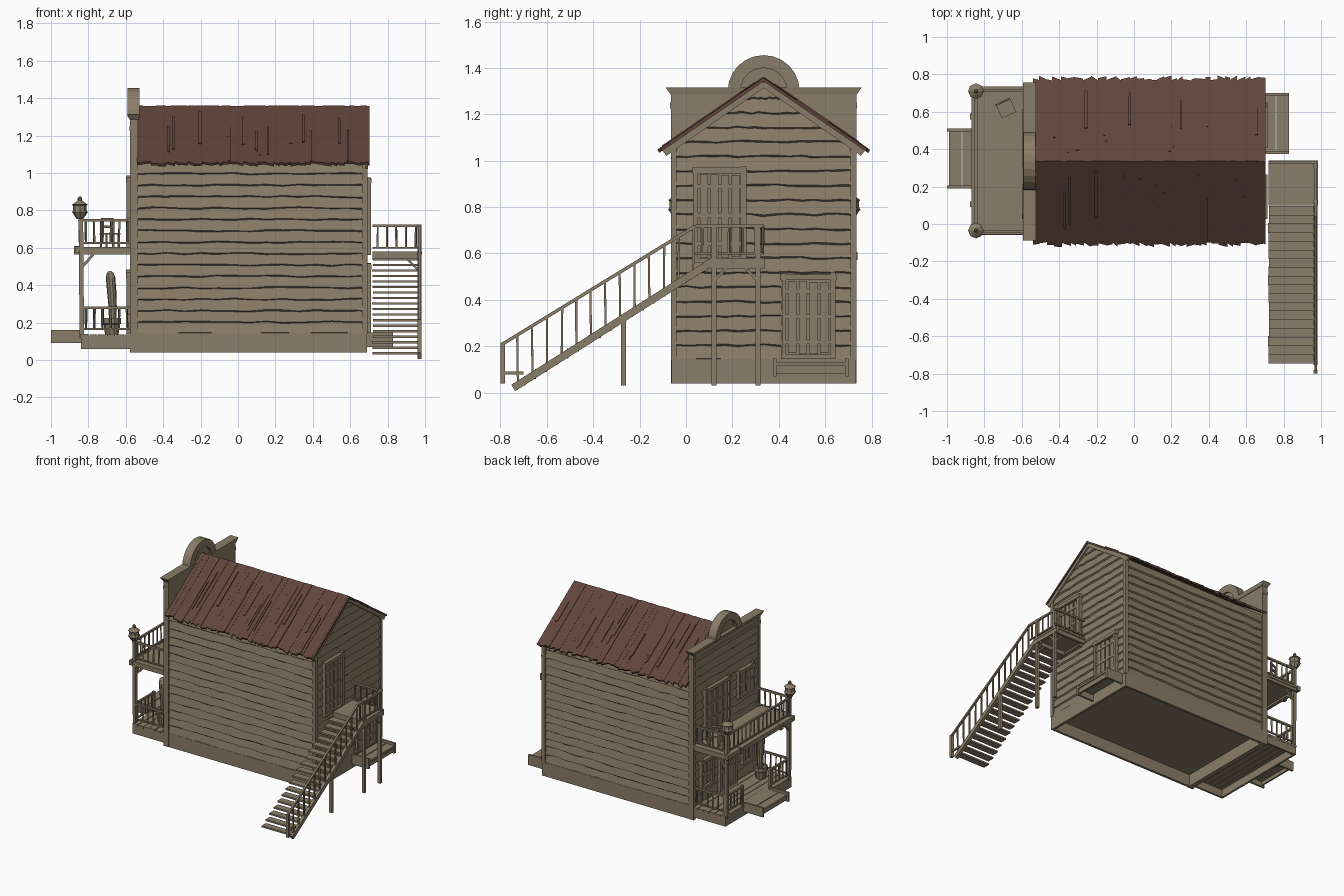
import bpy, bmesh, math, random
from mathutils import Vector

if "Cube" in bpy.data.objects:
    bpy.data.objects.remove(bpy.data.objects["Cube"])

random.seed(4)
R = random.uniform


def material(name, col):
    m = bpy.data.materials.new(name)
    m.diffuse_color = (*col, 1)
    m.use_nodes = True
    m.node_tree.nodes["Principled BSDF"].inputs["Base Color"].default_value = m.diffuse_color
    return m


WOOD = material("weathered wood", (0.255, 0.205, 0.138))
ROOF = material("red brown roof", (0.120, 0.059, 0.045))


def finish(bm, name, mat=WOOD):
    me = bpy.data.meshes.new(name)
    bm.to_mesh(me)
    bm.free()
    me.materials.append(mat)
    ob = bpy.data.objects.new(name, me)
    bpy.context.collection.objects.link(ob)
    return ob


def hexa(bm, bottom, top):
    """Solid between two matching loops of points."""
    a = [bm.verts.new(p) for p in bottom]
    b = [bm.verts.new(p) for p in top]
    n = len(a)
    fs = [bm.faces.new(a[::-1]), bm.faces.new(b)]
    fs += [bm.faces.new((a[i], a[(i + 1) % n], b[(i + 1) % n], b[i])) for i in range(n)]
    bmesh.ops.recalc_face_normals(bm, faces=fs)


def box(bm, x0, x1, y0, y1, z0, z1):
    loop = [(x0, y0), (x1, y0), (x1, y1), (x0, y1)]
    hexa(bm, [(x, y, z0) for x, y in loop], [(x, y, z1) for x, y in loop])


def beam(bm, p, q, w, h=None):
    p, q, h = Vector(p), Vector(q), h or w
    rot = (q - p).to_track_quat('Z', 'Y')
    off = [rot @ Vector((a * w / 2, b * h / 2, 0)) for a, b in ((-1, -1), (1, -1), (1, 1), (-1, 1))]
    hexa(bm, [p + o for o in off], [q + o for o in off])


def extrude_x(bm, pts, x0, x1):
    hexa(bm, [(x0, y, z) for y, z in pts], [(x1, y, z) for y, z in pts])


def lathe(bm, cx, cy, prof, n=8):
    rings = [[bm.verts.new((cx + r * math.cos(math.tau * i / n), cy + r * math.sin(math.tau * i / n), z))
              for i in range(n)] for r, z in prof]
    for a, b in zip(rings, rings[1:]):
        for i in range(n):
            bm.faces.new((a[i], a[(i + 1) % n], b[(i + 1) % n], b[i]))
    bm.faces.new(rings[0][::-1])
    bm.faces.new(rings[-1])


def railing(bm, p, q, zb, zt, n):
    """Level railing from p to q with n balusters."""
    for z, w in ((zt, 0.014), (zb, 0.01)):
        beam(bm, (*p, z), (*q, z), w)
    for i in range(n):
        t = (i + 0.5) / n
        x, y = p[0] + (q[0] - p[0]) * t, p[1] + (q[1] - p[1]) * t
        beam(bm, (x, y, zb), (x + R(-.003, .003), y + R(-.003, .003), zt), 0.009)


# Main body with gable, closed below as the floor
MID, RISE = 0.335, 0.697
bm = bmesh.new()
extrude_x(bm, [(-.048, .13), (.718, .13), (.718, 1.06), (MID, 1.335), (-.048, 1.06)], -.55, .676)
finish(bm, "house_body")

# Foundation skirt, open below
bm = bmesh.new()
for y in (-.062, .715):
    box(bm, -.56, .69, y, y + .018, .04, .145)
for x in (-.57, .672):
    box(bm, x, x + .018, -.06, .73, .04, .145)
finish(bm, "foundation_skirt")


# Lapped siding with wavy lower edges
def siding(name, place, lo, hi, z0, z1, n):
    bm = bmesh.new()
    step = (z1 - z0) / n
    for k in range(n):
        b, t, rows = z0 + k * step, z0 + (k + 1) * step, []
        for i in range(15):
            f, w = i / 14, R(-.005, .004)
            u = lambda z: lo(z) + (hi(z) - lo(z)) * f
            rows.append([bm.verts.new(place(u(z), zz, o)) for z, zz, o in
                         ((t, t, .002), (b, b + w, .013), (b, b + w - R(.006, .013), -.002))])
        for a, c in zip(rows, rows[1:]):
            for j in (0, 1):
                bm.faces.new((a[j], a[j + 1], c[j + 1], c[j]))
    bm.normal_update()
    f = max(bm.faces, key=lambda f: f.calc_area())
    d = Vector(place(0, 0, 1)) - Vector(place(0, 0, 0))
    if f.normal.dot(d) < 0:
        bmesh.ops.reverse_faces(bm, faces=bm.faces[:])
    finish(bm, name)


gable_lo = lambda z: max(-.05, MID - (1.335 - z) / RISE)
gable_hi = lambda z: 2 * MID - gable_lo(z)
siding("siding_front", lambda u, z, o: (u, -.048 - o, z), lambda z: -.55, lambda z: .678, .145, 1.06, 15)
siding("siding_rear", lambda u, z, o: (u, .718 + o, z), lambda z: -.55, lambda z: .678, .145, 1.06, 15)
siding("siding_gable", lambda u, z, o: (.676 + o, u, z), gable_lo, gable_hi, .145, 1.335, 19)
siding("siding_facade", lambda u, z, o: (-.562 - o, u, z), lambda z: -.06, lambda z: .73, .145, 1.29, 18)

# Corner boards and gable rake boards
bm = bmesh.new()
for y in (-.065, .71):
    box(bm, .664, .693, y, y + .025, .14, 1.05)
    box(bm, -.578, -.535, y, y + .025, .04, 1.29)
for s in (-1, 1):
    beam(bm, (.688, MID + s * .43, 1.035), (.688, MID, 1.335), .014, .035)
finish(bm, "corner_and_rake_boards")

# False front with cornice and arch
bm = bmesh.new()
box(bm, -.562, -.535, -.062, .732, .04, 1.30)
box(bm, -.58, -.535, -.068, .738, 1.225, 1.25)
c = [(-.53, -.068, .738, 1.285), (-.53, -.087, .757, 1.315)]
hexa(bm, [(-.58, -.066, 1.285), (-.53, -.066, 1.285), (-.53, .736, 1.285), (-.58, .736, 1.285)],
     [(-.593, -.087, 1.315), (-.525, -.087, 1.315), (-.525, .757, 1.315), (-.593, .757, 1.315)])
arc = lambda r: [(MID + r * math.cos(math.pi * i / 12), 1.30 + r * math.sin(math.pi * i / 12)) for i in range(13)]
extrude_x(bm, arc(.11), -.565, -.54)
outer, inner = arc(.155), arc(.1)
for i in range(12):
    extrude_x(bm, [outer[i], outer[i + 1], inner[i + 1], inner[i]], -.592, -.527)
finish(bm, "false_front")

# Roof of uneven planks, with loose narrow strips on top
bm = bmesh.new()
for s in (-1, 1):
    def at(x, t, h):
        return (x, MID + s * (.445 * t + .5 * h), 1.358 - .305 * t + .8 * h)

    def plank(x0, x1, t0, t1, h0, h1):
        ts = ((x0, t0 + R(-.012, 0) * (t0 > 0)), (x1, t0), (x1, t1 + R(-.03, .03)), (x0, t1 + R(-.03, .03)))
        hexa(bm, [at(x, t, h0) for x, t in ts], [at(x, t, h1) for x, t in ts])
    x = -.54
    while x < .70:
        e = min(x + R(.025, .05), .702)
        plank(x, e, 0, 1, -.014, R(-.002, .004))
        x = e
    for i in range(14):
        x, t = R(-.5, .66), R(0, .5)
        plank(x, x + R(.008, .02), t, min(t + R(.3, .6), 1), -.004, .007)
finish(bm, "roof", ROOF)


# Framed openings: planks, cross bars and rough trim on an x-facing wall
def opening(name, xw, s, y0, y1, z0, z1, planks=4, bars=(.2, .5, .8)):
    bm = bmesh.new()

    def plate(a, b, c, d, depth):
        xs = sorted((xw, xw + s * depth))
        box(bm, xs[0], xs[1], a, b, c, d)
    plate(y0, y1, z0, z1, .012)
    for a, b in ((y0, y0 + .022), (y1 - .022, y1)):
        plate(a + R(-.004, .004), b, z0, z1 + R(0, .01), .03)
    plate(y0 - .004, y1 + .004, z1 - .025, z1, .034)
    plate(y0, y1, z0, z0 + .02, .03)
    w = (y1 - y0 - .05) / planks
    for i in range(planks):
        a = y0 + .025 + i * w
        plate(a + .005, a + w - .005, z0 + R(.02, .03), z1 - R(.025, .035), .022)
    for t in bars:
        z = z0 + (z1 - z0) * t
        plate(y0 + .02, y1 - .02, z - .009, z + .009, .026)
    finish(bm, name)


opening("back_upper_door", .68, 1, .03, .26, .56, .97)
opening("back_lower_door", .68, 1, .41, .645, .145, .51)
opening("front_door", -.565, -1, .235, .435, .14, .48, 2, (.45,))
opening("front_window_a", -.565, -1, .51, .66, .24, .46, 2, (.5,))
opening("front_window_b", -.565, -1, .01, .16, .24, .46, 2, (.5,))
opening("balcony_door", -.565, -1, .31, .61, .605, .98, 4, (.35, .65))
opening("balcony_window", -.565, -1, .03, .21, .76, .97, 2, (.5,))

# Porch deck planks and skirt
bm = bmesh.new()
for i in range(6):
    x = -.842 + i * .047
    box(bm, x, x + .044, -.06, .73, .118, .135 + R(0, .004))
box(bm, -.84, -.825, -.058, .728, .06, .125)
for y in (-.058, .713):
    box(bm, -.84, -.56, y, y + .015, .06, .125)
finish(bm, "porch_deck")


# Shallow box steps with cheeks
def steps(name, x0, x1, y0, y1, z0, z1, front):
    bm = bmesh.new()
    for y in (y0, y1 - .015):
        box(bm, x0, x1, y, y + .015, z0, z1)
    m = (x0 + x1) / 2
    for a, b in ((x0 + .01, m - .003), (m + .003, x1)):
        box(bm, a, b, y0, y1, z1 - .033, z1 - .018)
    box(bm, front, front + .012, y0, y1, z0 + .01, z1 - .03)
    finish(bm, name)


steps("front_steps", -1.0, -.84, .19, .51, .09, .16, -.985)
steps("back_steps", .69, .83, .375, .70, .07, .148, .81)

# Balcony deck
bm = bmesh.new()
box(bm, -.855, -.56, -.055, .735, .587, .605)
box(bm, -.87, -.845, -.06, .74, .572, .607)
for y in (-.05, .71):
    box(bm, -.85, -.56, y, y + .02, .565, .59)
for y in (.09, .56):
    box(bm, -.878, -.85, y, y + .03, .565, .61)
finish(bm, "balcony_deck")

# Porch posts, braces and finial lanterns
bm = bmesh.new()
for y, s in ((-.035, 1), (.71, -1)):
    beam(bm, (-.835, y, .12), (-.84, y, .765), .024)
    beam(bm, (-.83, y, .50), (-.765, y, .575), .014)
    beam(bm, (-.835, y, .50), (-.835, y + s * .07, .575), .014)
    lathe(bm, -.845, y, [(.018, .755), (.032, .775), (.042, .79), (.036, .80), (.036, .825), (.042, .83),
                         (.022, .845), (.012, .852), (.012, .865), (.004, .875)])
for y in (.18, .515):
    beam(bm, (-.832, y, .13), (-.832, y, .29), .018)
finish(bm, "porch_posts")

# Porch and balcony railings
bm = bmesh.new()
for zb, zt in ((.165, .28), (.625, .747)):
    for y in (-.038, .713):
        railing(bm, (-.835, y), (-.57, y), zb, zt, 6)
railing(bm, (-.832, -.03), (-.832, .18), .165, .28, 5)
railing(bm, (-.832, .515), (-.832, .71), .165, .28, 5)
railing(bm, (-.845, -.03), (-.845, .71), .625, .747, 15)
finish(bm, "porch_railings")

# Cactus in a tub
bm = bmesh.new()
lathe(bm, -.675, .07, [(.036, .137), (.043, .19), (.05, .195), (.05, .225), (.04, .225), (.04, .215)], 10)
finish(bm, "cactus_tub")
bm = bmesh.new()
lathe(bm, -.675, .07, [(.02, .2), (.022, .28), (.025, .36), (.025, .44), (.018, .465), (.006, .476)], 10)
for v in bm.verts:
    v.co.x -= .08 * max(0, v.co.z - .3) - .005
finish(bm, "cactus")

# Balcony chair
bm = bmesh.new()
box(bm, -.042, .042, -.042, .042, .065, .075)
for x in (-.036, .036):
    for y in (-.036, .036):
        beam(bm, (x, y, 0), (x, y, .15 if y > 0 else .07), .009)
for z in (.1, .14):
    box(bm, -.036, .036, .032, .038, z, z + .014)
ob = finish(bm, "balcony_chair")
ob.location, ob.rotation_euler = (-.685, .62, .605), (0, 0, math.radians(25))

# Back landing with posts, braces and railings
bm = bmesh.new()
box(bm, .72, .985, .10, .34, .565, .58)
for y in (.105, .315):
    box(bm, .72, .98, y, y + .018, .535, .567)
box(bm, .96, .982, .10, .34, .535, .567)
for y, s in ((.12, 1), (.31, -1)):
    beam(bm, (.97, y, .03), (.97, y, .725), .022)
    beam(bm, (.97, y, .48), (.97, y + s * .06, .545), .012)
    beam(bm, (.965, y, .48), (.90, y, .545), .012)
railing(bm, (.972, .04), (.972, .33), .60, .718, 5)
railing(bm, (.72, .33), (.975, .33), .60, .718, 5)
finish(bm, "back_landing")

# Back stair: treads on one outer stringer, sloping rail
bm = bmesh.new()
for i in range(18):
    y, z = -.745 + i * .0465, .03 + i * .0295
    box(bm, .72 + R(-.003, .003), .965, y, y + .052, z, z + .012)
beam(bm, (.971, -.745, .02), (.971, .11, .563), .022, .032)
beam(bm, (.971, -.79, .21), (.971, .04, .718), .014)
beam(bm, (.971, -.79, .04), (.971, -.79, .215), .02)
beam(bm, (.971, -.79, .085), (.971, -.70, .085), .012)
beam(bm, (.971, -.27, .03), (.971, -.27, .325), .022)
for i in range(13):
    y = -.725 + i * .063
    beam(bm, (.971, y, .035 + .635 * (y + .745)), (.971, y + R(-.003, .003), .21 + .612 * (y + .79)), .009)
finish(bm, "back_stair")
